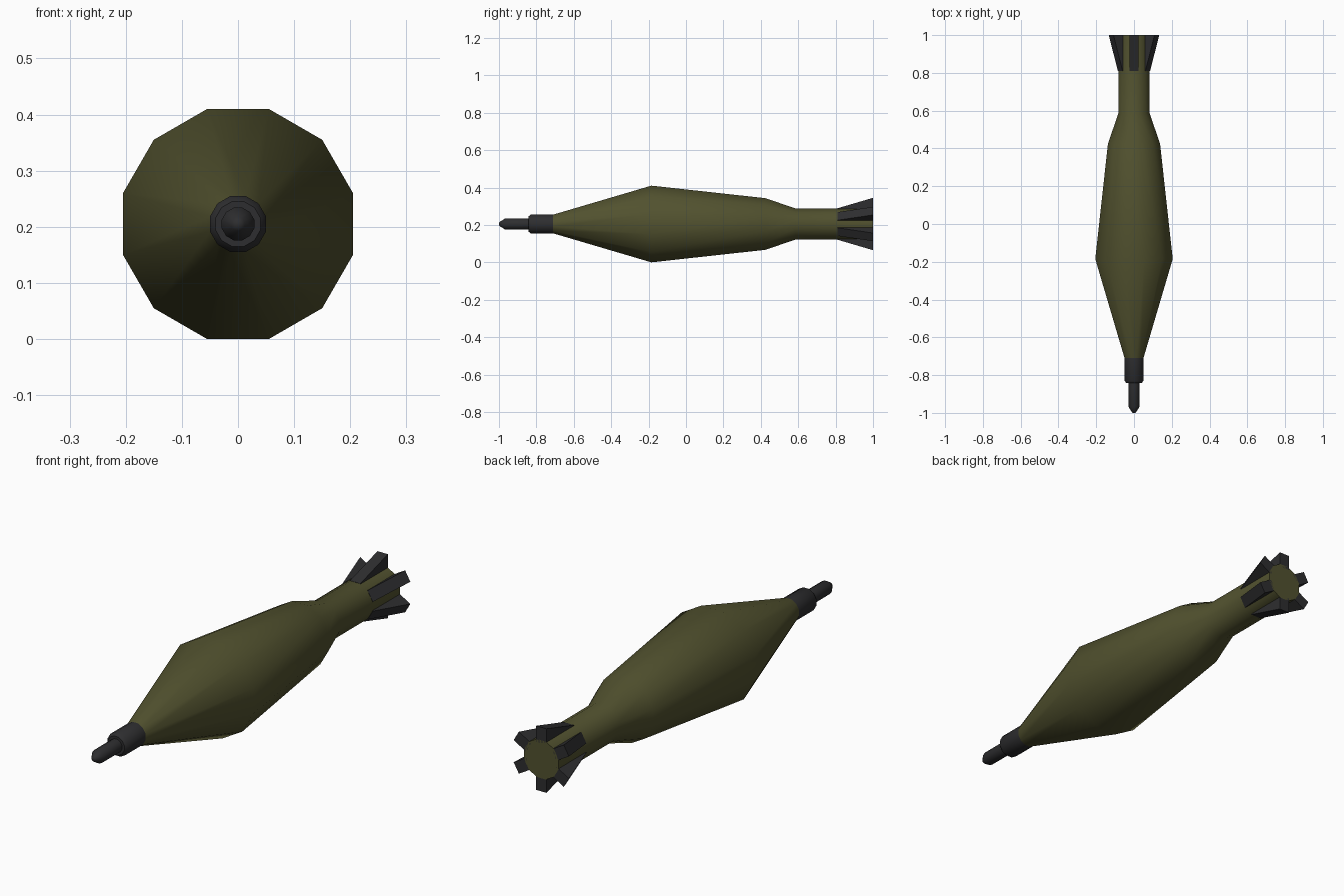
import bpy, bmesh, math

if "Cube" in bpy.data.objects:
    bpy.data.objects.remove(bpy.data.objects["Cube"])

CZ = 0.205            # height of the long axis
SIDES = 12
K = 1 / math.cos(math.pi / SIDES)   # flat-to-flat radius -> corner radius


def material(name, rgb):
    m = bpy.data.materials.new(name)
    m.diffuse_color = (*rgb, 1)
    m.use_nodes = True
    m.node_tree.nodes["Principled BSDF"].inputs["Base Color"].default_value = m.diffuse_color
    return m


olive = material("olive green", (0.083, 0.083, 0.028))
dark = material("dark grey", (0.027, 0.027, 0.029))


def finish(bm, name, mat):
    bmesh.ops.recalc_face_normals(bm, faces=bm.faces)
    me = bpy.data.meshes.new(name)
    bm.to_mesh(me)
    bm.free()
    me.materials.append(mat)
    ob = bpy.data.objects.new(name, me)
    bpy.context.collection.objects.link(ob)
    return ob


def lathe(name, profile, mat):
    """Closed 12-sided solid along y from (y, flat radius) pairs."""
    bm = bmesh.new()
    rings = []
    for y, r in profile:
        ring = []
        for i in range(SIDES):
            a = 2 * math.pi * (i + 0.5) / SIDES
            ring.append(bm.verts.new((r * K * math.cos(a), y, CZ + r * K * math.sin(a))))
        rings.append(ring)
    for a, b in zip(rings, rings[1:]):
        for i in range(SIDES):
            j = (i + 1) % SIDES
            bm.faces.new((a[i], a[j], b[j], b[i]))
    bm.faces.new(rings[0])
    bm.faces.new(rings[-1])
    ob = finish(bm, name, mat)
    bpy.ops.object.select_all(action='DESELECT')
    ob.select_set(True)
    bpy.context.view_layer.objects.active = ob
    bpy.ops.object.shade_smooth_by_angle(angle=math.radians(40))
    return ob


# Main body with tail tube
lathe("body", [(-0.71, 0.05), (-0.185, 0.205), (0.425, 0.138),
               (0.585, 0.083), (1.0, 0.083)], olive)

# Nose fuse: collar, rod and blunt tip
lathe("fuse", [(-0.705, 0.05), (-0.83, 0.05), (-0.843, 0.04), (-0.843, 0.029),
               (-0.968, 0.029), (-0.995, 0.012), (-1.0, 0.006)], dark)

# Six wedge fins around the tail
W = 0.025
side = [(0.81, 0.07), (0.81, 0.084), (1.0, 0.14), (1.0, 0.07)]   # (y, radius)
for n in range(6):
    a = math.pi / 2 + n * math.pi / 3
    c, s = math.cos(a), math.sin(a)
    bm = bmesh.new()
    l, r = [[bm.verts.new((q * c - t * s, y, CZ + q * s + t * c)) for y, q in side]
            for t in (-W, W)]
    bm.faces.new(l)
    bm.faces.new(r)
    for i in range(4):
        j = (i + 1) % 4
        bm.faces.new((l[i], l[j], r[j], r[i]))
    finish(bm, f"tail_fin_{n + 1}", dark)
